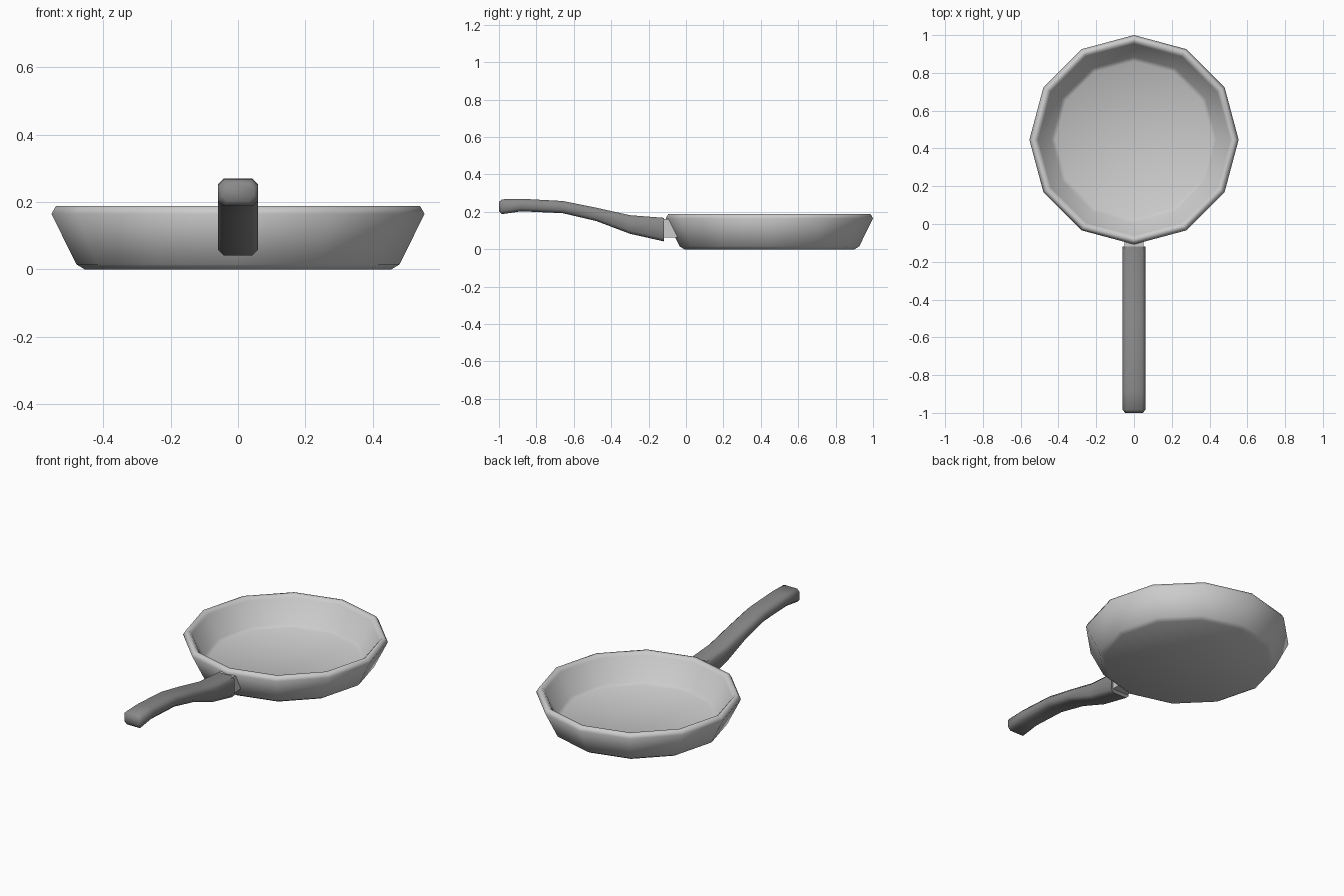
import bpy, math

if "Cube" in bpy.data.objects:
    bpy.data.objects.remove(bpy.data.objects["Cube"])

PAN_Y = 0.446
SIDES = 12


def make_object(name, verts, faces, angle=None, colour=None):
    mesh = bpy.data.meshes.new(name)
    mesh.from_pydata(verts, [], faces)
    mesh.validate()
    obj = bpy.data.objects.new(name, mesh)
    bpy.context.collection.objects.link(obj)
    bpy.ops.object.select_all(action='DESELECT')
    obj.select_set(True)
    bpy.context.view_layer.objects.active = obj
    bpy.ops.object.mode_set(mode='EDIT')
    bpy.ops.mesh.select_all(action='SELECT')
    bpy.ops.mesh.normals_make_consistent(inside=False)
    bpy.ops.object.mode_set(mode='OBJECT')
    if angle:
        bpy.ops.object.shade_smooth_by_angle(angle=math.radians(angle))
    if colour:
        mat = bpy.data.materials.new(name + "_material")
        mat.diffuse_color = colour
        mat.use_nodes = True
        mat.node_tree.nodes["Principled BSDF"].inputs["Base Color"].default_value = mat.diffuse_color
        mesh.materials.append(mat)
    return obj


def skin(rings):
    """Join rings of equal length with quads and cap both ends."""
    n = len(rings[0])
    verts = [v for ring in rings for v in ring]
    faces = [(r * n + i, r * n + (i + 1) % n, (r + 1) * n + (i + 1) % n, (r + 1) * n + i)
             for r in range(len(rings) - 1) for i in range(n)]
    faces.append(tuple(range(n)))
    faces.append(tuple(range(len(verts) - n, len(verts))))
    return verts, faces


# Pan bowl: radius/height profile from underside, over the rim, to inner floor
profile = [(0.455, 0.0), (0.48, 0.015), (0.554, 0.165), (0.541, 0.188),
           (0.522, 0.188), (0.508, 0.172), (0.438, 0.048), (0.415, 0.035)]
rings = [[(r * math.cos(2 * math.pi * i / SIDES),
           PAN_Y + r * math.sin(2 * math.pi * i / SIDES), z) for i in range(SIDES)]
         for r, z in profile]
make_object("pan_bowl", *skin(rings), angle=62)


# Handle: chamfered rectangular sections (y, bottom, top, half width)
def section(y, z0, z1, w, c=0.017):
    return [(-w + c, y, z0), (w - c, y, z0), (w, y, z0 + c), (w, y, z1 - c),
            (w - c, y, z1), (-w + c, y, z1), (-w, y, z1 - c), (-w, y, z0 + c)]


path = [(-1.0, 0.202, 0.254, 0.048), (-0.983, 0.188, 0.267, 0.06),
        (-0.88, 0.203, 0.27, 0.06), (-0.66, 0.193, 0.258, 0.06),
        (-0.48, 0.151, 0.222, 0.06), (-0.30, 0.083, 0.182, 0.06),
        (-0.118, 0.042, 0.168, 0.06)]
make_object("handle", *skin([section(*p) for p in path]), angle=50,
            colour=(0.25, 0.25, 0.25, 1))

# Connector: slanted block between handle and bowl wall
block = [[(x, -0.14, 0.064), (x, -0.14, 0.163), (x, -0.075, 0.163), (x, -0.033, 0.064)]
         for x in (-0.05, 0.05)]
make_object("connector", *skin(block))
